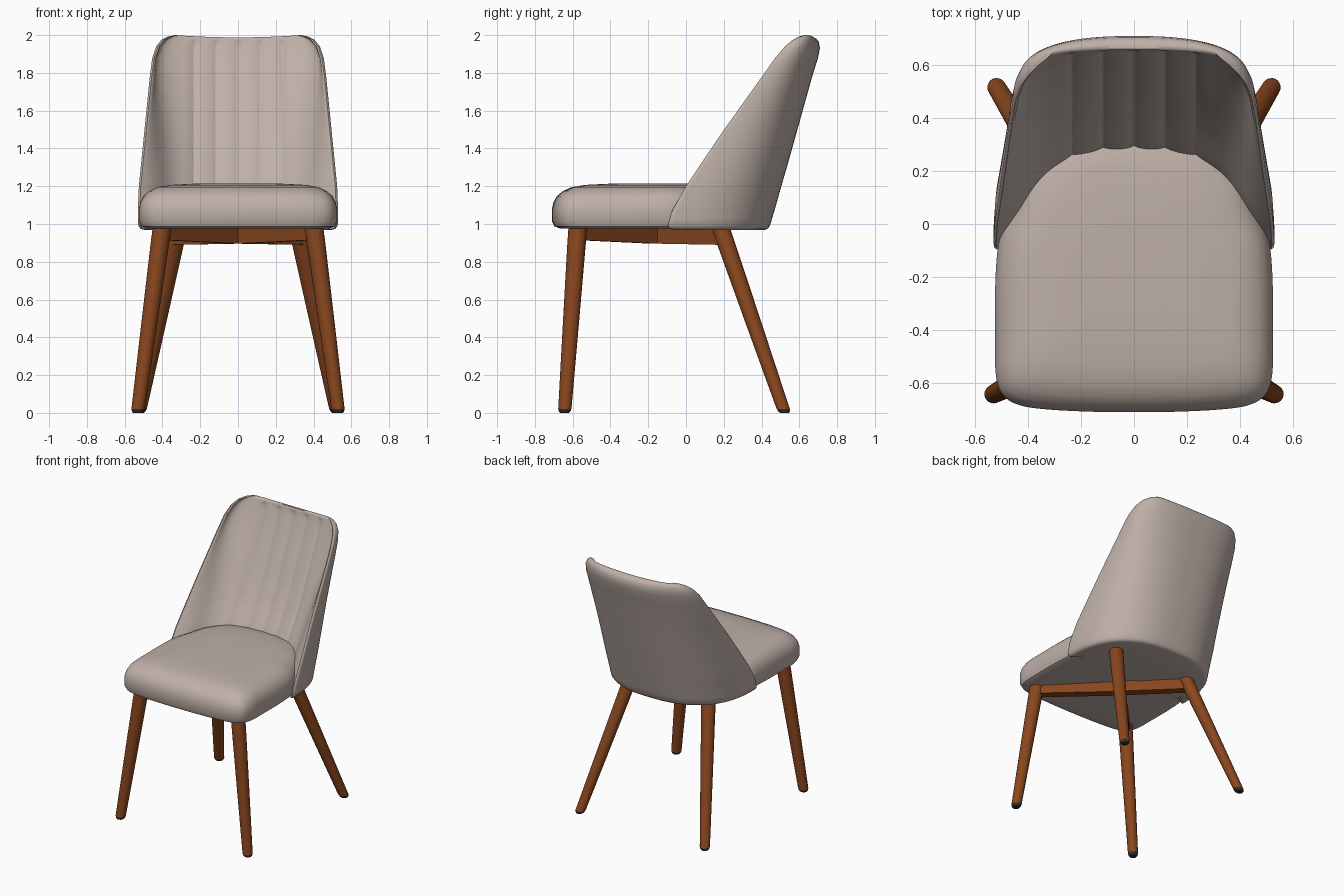
import bpy, bmesh, math
from mathutils import Vector

if "Cube" in bpy.data.objects:
    bpy.data.objects.remove(bpy.data.objects["Cube"])


def material(name, rgb):
    m = bpy.data.materials.new(name)
    m.diffuse_color = (*rgb, 1)
    m.use_nodes = True
    m.node_tree.nodes["Principled BSDF"].inputs["Base Color"].default_value = m.diffuse_color
    return m


FABRIC = material("beige upholstery", (0.515, 0.435, 0.39))
WOOD = material("brown wood", (0.25, 0.062, 0.013))
RUBBER = material("dark foot pad", (0.03, 0.03, 0.03))


def loft(name, rings, mat, angle=40):
    """Skin a list of equal-length closed rings and cap both ends."""
    bm = bmesh.new()
    loops = [[bm.verts.new(p) for p in r] for r in rings]
    n = len(loops[0])
    for a, b in zip(loops, loops[1:]):
        for i in range(n):
            j = (i + 1) % n
            bm.faces.new((a[i], a[j], b[j], b[i]))
    caps = [bm.faces.new(loops[0][::-1]), bm.faces.new(loops[-1])]
    bmesh.ops.triangulate(bm, faces=caps)
    bmesh.ops.recalc_face_normals(bm, faces=bm.faces)
    me = bpy.data.meshes.new(name)
    bm.to_mesh(me)
    bm.free()
    me.materials.append(mat)
    ob = bpy.data.objects.new(name, me)
    bpy.context.collection.objects.link(ob)
    bpy.ops.object.select_all(action='DESELECT')
    ob.select_set(True)
    bpy.context.view_layer.objects.active = ob
    bpy.ops.object.shade_smooth_by_angle(angle=math.radians(angle))
    return ob


def catmull(pts, steps):
    """Smooth closed curve through 2D points."""
    out, n = [], len(pts)
    for i in range(n):
        p0, p1, p2, p3 = (Vector(pts[(i + k) % n]) for k in (-1, 0, 1, 2))
        for s in range(steps):
            t = s / steps
            out.append(0.5 * (2 * p1 + (p2 - p0) * t
                              + (2 * p0 - 5 * p1 + 4 * p2 - p3) * t * t
                              + (3 * p1 - p0 - 3 * p2 + p3) * t ** 3))
    return out


# Seat cushion: plan outline stacked with a rounded edge profile
half = [(0.16, -0.708), (0.32, -0.70), (0.43, -0.684), (0.495, -0.645),
        (0.521, -0.57), (0.524, -0.45), (0.524, -0.25), (0.512, -0.08), (0.475, 0.04),
        (0.42, 0.2), (0.3, 0.34), (0.12, 0.395)]
outline = catmull([(0, -0.71)] + half + [(0, 0.40)] + [(-x, y) for x, y in half[::-1]], 5)
edge = [(0.10, 0.975), (0.04, 0.977), (0.012, 0.988), (0, 1.015), (0, 1.08),
        (0.008, 1.115), (0.025, 1.147), (0.055, 1.174), (0.10, 1.195),
        (0.17, 1.207), (0.28, 1.213), (0.42, 1.215)]
rings = []
for d, z in edge:
    s = 1 - d / 0.53
    rings.append([(p.x * s, -0.16 + (p.y + 0.16) * s, z) for p in outline])
loft("seat_cushion", rings, FABRIC)

# Backrest shell: crescent sections (height, half width, front, back, inner back)
levels = [(0.968, 0.49, -0.05, 0.415, 0.17), (0.974, 0.515, -0.08, 0.432, 0.175),
          (0.99, 0.528, -0.088, 0.444, 0.18), (1.07, 0.53, -0.066, 0.468, 0.22),
          (1.2, 0.525, 0.008, 0.505, 0.285), (1.35, 0.51, 0.108, 0.548, 0.375),
          (1.5, 0.495, 0.21, 0.59, 0.452), (1.78, 0.467, 0.41, 0.668, 0.578),
          (1.88, 0.454, 0.48, 0.698, 0.618),
          (1.94, 0.434, 0.532, 0.709, 0.640), (1.975, 0.405, 0.573, 0.703, 0.652),
          (1.992, 0.372, 0.605, 0.69, 0.656), (2.0, 0.335, 0.635, 0.675, 0.66)]


def u_point(a, w, front, back, n):
    s, c = math.sin(a), max(math.cos(a), 0)
    return (math.copysign(w * abs(s) ** (2 / n), s), front + (back - front) * c ** (2 / n))


def groove(x):
    """Depth of the vertical channel stitching."""
    if abs(x) > 0.29:
        return 0
    return 0.014 * (1 - abs(math.sin(math.pi * x / 0.117)) ** 0.6)


def shell_ring(z, w, front, back, inner):
    N = 220
    angles = [math.pi * (i / N - 0.5) for i in range(N + 1)]
    fade = min(max((1.985 - z) / 0.03, 0), 1)
    rim = 0.02
    # padding thickens the arms low down and thins out toward the top
    pad = 0.10 * min(max((1.85 - z) / 0.65, 0), 1)
    pts = [u_point(a, w, front, back, 2.5) for a in angles]
    pts.append((w - rim / 2, front - 0.008))
    for a in reversed(angles):
        x, y = u_point(a, w - rim - pad, front, inner, 2.5)
        t = (y - front) / (inner - front)
        x += math.copysign(pad * (1 - t) ** 4, x) * min(abs(x) / 0.3, 1)
        pts.append((x, y + groove(x) * fade))
    pts.append((-w + rim / 2, front - 0.008))
    dip = 0.012 * min(max((z - 1.8) / 0.2, 0), 1)
    return [(x, y, z - dip * max(0, 1 - (x / 0.33) ** 2)) for x, y in pts]


sections = []
for a, b in zip(levels, levels[1:]):
    k = 4 if b[0] - a[0] > 0.1 else 2
    sections += [[p + (q - p) * i / k for p, q in zip(a, b)] for i in range(k)]
sections.append(levels[-1])
loft("backrest_shell", [shell_ring(*s) for s in sections], FABRIC, 60)

# Underside panel closing the shell below the cushion
base = [u_point(math.pi * (i / 60 - 0.5), 0.49, -0.05, 0.415, 2.5) for i in range(61)]
loft("underside_panel", [[(x, y, z) for x, y in base] for z in (0.970, 0.985)], FABRIC)


# Tapered legs with dark foot pads
def rod(name, stations, mat):
    loft(name, [[(c[0] + r * math.cos(k * math.pi / 12), c[1] + r * math.sin(k * math.pi / 12), c[2])
                 for k in range(24)] for c, r in stations], mat)


for side, sx in (("right", 1), ("left", -1)):
    for pos, foot, top in (("front", (0.532, -0.643, 0), (0.40, -0.572, 1.0)),
                           ("rear", (0.522, 0.522, 0), (0.315, 0.18, 0.99))):
        f = Vector((foot[0] * sx, foot[1], 0))
        t = Vector((top[0] * sx, top[1], top[2]))
        at = lambda h: f.lerp(t, h / top[2])
        rod(f"{pos}_leg_{side}", [(at(0.02), 0.035), (at(0.5), 0.043),
                                  (at(0.9), 0.049), (t, 0.049)], WOOD)
        rod(f"{pos}_foot_pad_{side}", [(at(0), 0.024), (at(0.008), 0.031),
                                       (at(0.02), 0.034)], RUBBER)

    # Diagonal rail under the seat, front leg to opposite rear leg
    a, b = Vector((0.40 * sx, -0.565, 0)), Vector((-0.325 * sx, 0.185, 0))
    d = (b - a).normalized()
    n = Vector((-d.y, d.x, 0)) * 0.03
    rail = []
    for p, low in ((a, 0.915), (a.lerp(b, 0.5), 0.897), (b, 0.89)):
        rail.append([(q.x, q.y, z) for q, z in
                     ((p - n, low), (p + n, low), (p + n, 0.985), (p - n, 0.985))])
    loft(f"under_seat_rail_{side}", rail, WOOD, 30)
